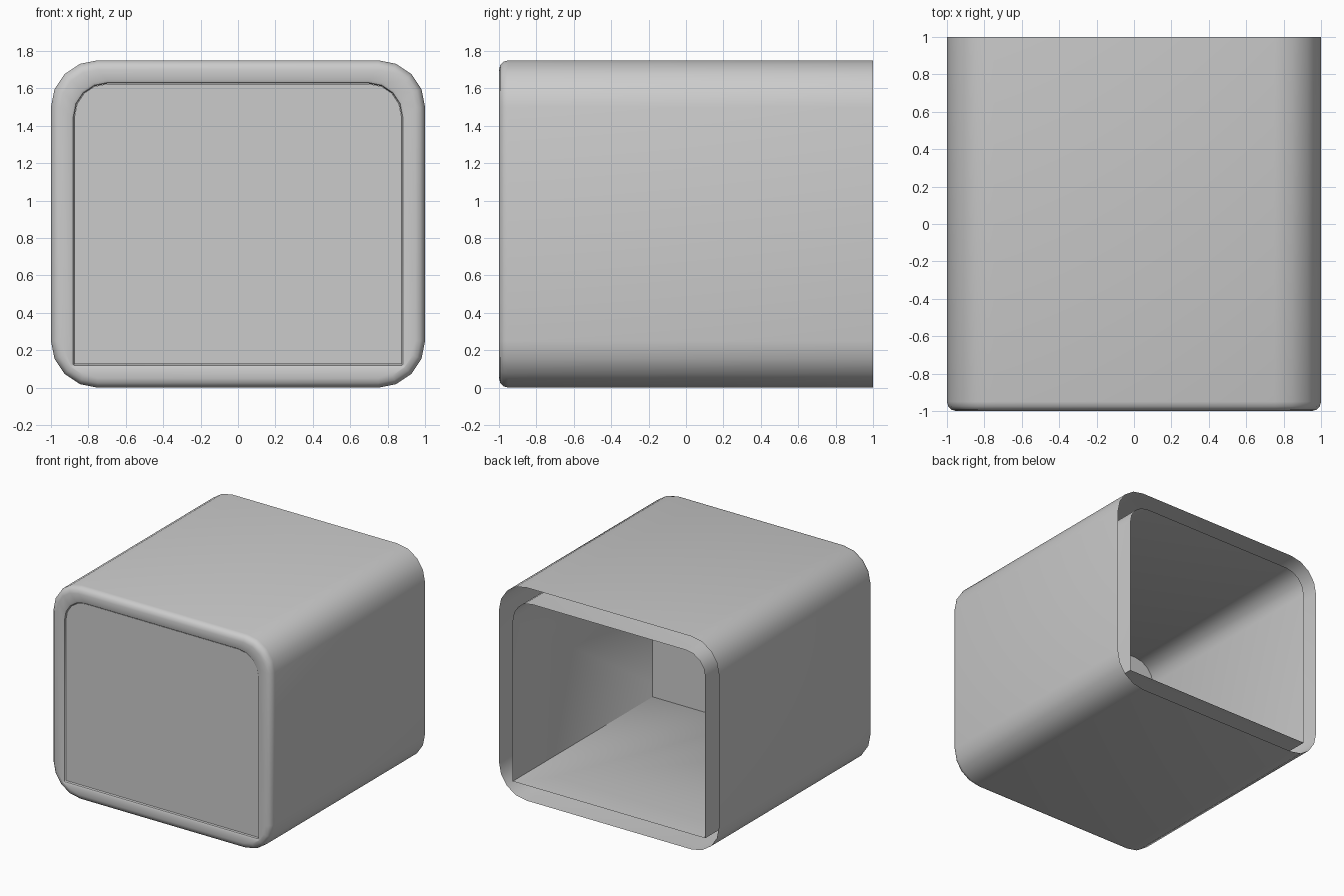
import bpy, bmesh, math

if "Cube" in bpy.data.objects:
    bpy.data.objects.remove(bpy.data.objects["Cube"])


def section(inset, r_top, r_bottom, y):
    """Rounded rectangle in the XZ plane, five points per corner."""
    w, lo, hi = 1 - inset, inset, 1.75 - inset
    corners = [(w, hi, -1, -1, r_top, 0), (-w, hi, 1, -1, r_top, 90),
               (-w, lo, 1, 1, r_bottom, 180), (w, lo, -1, 1, r_bottom, 270)]
    pts = []
    for x, z, sx, sz, r, start in corners:
        for i in range(5):
            a = math.radians(start + 22.5 * i)
            pts.append((x + sx * r + r * math.cos(a), y, z + sz * r + r * math.sin(a)))
    return pts


def loft(name, sections, caps=False):
    bm = bmesh.new()
    rings = [[bm.verts.new(p) for p in s] for s in sections]
    for a, b in zip(rings, rings[1:]):
        n = len(a)
        for i in range(n):
            j = (i + 1) % n
            bm.faces.new((a[i], a[j], b[j], b[i]))
    if caps:
        bm.faces.new(rings[0])
        bm.faces.new(rings[-1])
    bmesh.ops.remove_doubles(bm, verts=bm.verts, dist=0.0008)
    bmesh.ops.recalc_face_normals(bm, faces=bm.faces)
    me = bpy.data.meshes.new(name)
    bm.to_mesh(me)
    bm.free()
    ob = bpy.data.objects.new(name, me)
    bpy.context.collection.objects.link(ob)
    bpy.ops.object.select_all(action='DESELECT')
    ob.select_set(True)
    bpy.context.view_layer.objects.active = ob
    bpy.ops.object.shade_smooth_by_angle(angle=math.radians(40))
    return ob


# Outer skin, rolled front rim and inner liner; the gap at the back stays open
rings = [section(0, 0.25, 0.25, 1.0)]
for i in range(4):
    a = math.radians(30 * i)
    d = 0.05 * (1 - math.cos(a))
    rings.append(section(d, 0.25 - d, 0.25 - d, -0.95 - 0.05 * math.sin(a)))
rings += [section(0.105, 0.195, 0.02, -1.0),
          section(0.119, 0.181, 0.006, -0.994),
          section(0.125, 0.175, 0.0001, -0.98),
          section(0.125, 0.175, 0.0001, 1.0)]
loft("housing", rings)

# Thick panel closing the front of the liner
loft("front_panel", [section(0.126, 0.174, 0.0001, -0.985),
                     section(0.126, 0.174, 0.0001, -0.815)], caps=True)
